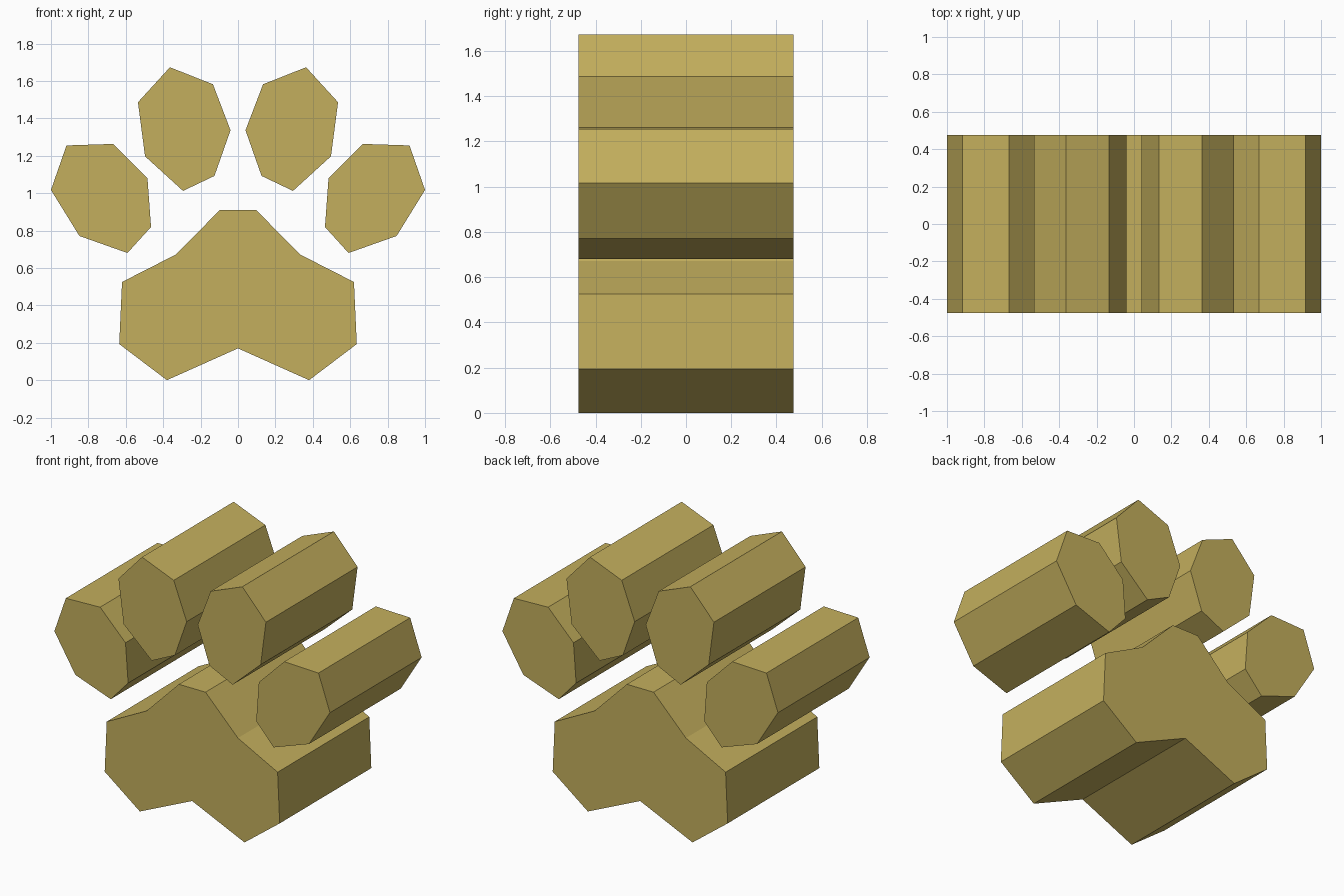
import bpy, bmesh

if "Cube" in bpy.data.objects:
    bpy.data.objects.remove(bpy.data.objects["Cube"])

HALF_DEPTH = 0.475

gold = bpy.data.materials.new("gold")
gold.diffuse_color = (0.55, 0.43, 0.11, 1)
gold.use_nodes = True
gold.node_tree.nodes["Principled BSDF"].inputs["Base Color"].default_value = gold.diffuse_color


def mirrored(points):
    return [(-x, z) for x, z in reversed(points)]


def prism(name, outline):
    """Extrude an x-z outline along y into a flat-faced solid."""
    bm = bmesh.new()
    verts = [bm.verts.new((x, -HALF_DEPTH, z)) for x, z in outline]
    face = bm.faces.new(verts)
    result = bmesh.ops.extrude_face_region(bm, geom=[face], use_keep_orig=True)
    back = [v for v in result["geom"] if isinstance(v, bmesh.types.BMVert)]
    bmesh.ops.translate(bm, verts=back, vec=(0, 2 * HALF_DEPTH, 0))
    bmesh.ops.recalc_face_normals(bm, faces=bm.faces)
    mesh = bpy.data.meshes.new(name)
    bm.to_mesh(mesh)
    bm.free()
    mesh.materials.append(gold)
    bpy.context.collection.objects.link(bpy.data.objects.new(name, mesh))


# Main pad: right half of the outline, mirrored about the centre notch
half_pad = [(0.38, 0), (0.635, 0.193), (0.62, 0.525), (0.332, 0.672), (0.097, 0.91)]
prism("main_pad", [(0, 0.17)] + half_pad + mirrored(half_pad))

# Seven-sided toe pads on each side
toes = {
    "inner_toe": [(0.364, 1.673), (0.535, 1.486), (0.497, 1.197), (0.294, 1.012),
                  (0.126, 1.092), (0.04, 1.336), (0.134, 1.582)],
    "outer_toe": [(0.668, 1.263), (0.917, 1.255), (1.0, 1.017), (0.848, 0.771),
                  (0.591, 0.68), (0.465, 0.819), (0.484, 1.079)],
}
for name, outline in toes.items():
    prism(name + "_right", outline)
    prism(name + "_left", mirrored(outline))
